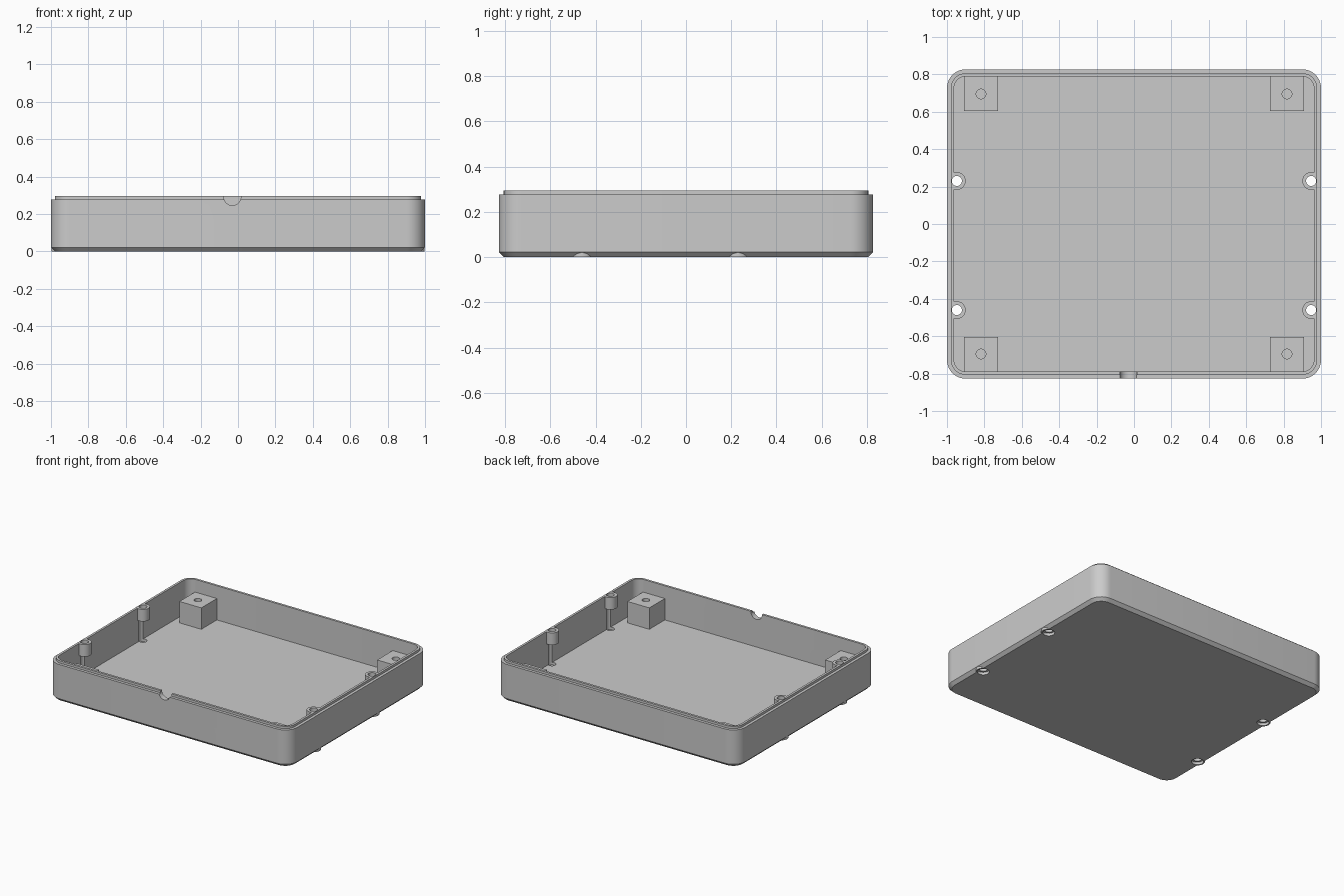
import bpy, bmesh, math
from mathutils import Matrix

cube = bpy.data.objects.get("Cube")
if cube:
    bpy.data.objects.remove(cube, do_unlink=True)

grey = bpy.data.materials.new("plain grey")
grey.use_nodes = True
grey.diffuse_color = (0.6, 0.6, 0.6, 1)
grey.node_tree.nodes["Principled BSDF"].inputs["Base Color"].default_value = (0.6, 0.6, 0.6, 1)

HALF_X, HALF_Y, CORNER = 1.0, 0.827, 0.1
CHAMFER, FLOOR, SHOULDER, TOP = 0.022, 0.04, 0.278, 0.295
LIP, WALL = 0.021, 0.038


def rounded_rect(inset, steps=10):
    r = CORNER - inset
    cx, cy = HALF_X - CORNER, HALF_Y - CORNER
    points = []
    for quarter, (sx, sy) in enumerate([(1, 1), (-1, 1), (-1, -1), (1, -1)]):
        for i in range(steps + 1):
            a = (quarter + i / steps) * math.pi / 2
            points.append((sx * cx + r * math.cos(a), sy * cy + r * math.sin(a)))
    return points


def circle(x, y, r, limit=9, sides=32):
    """Circle outline, cut flat where it passes the given distance from the centre line."""
    points = []
    for i in range(sides):
        a = 2 * math.pi * i / sides
        px = max(-limit, min(limit, x + r * math.cos(a)))
        points.append((px, y + r * math.sin(a)))
    return points


def stack(name, sections):
    """Solid made by joining outlines at successive heights."""
    bm = bmesh.new()
    rings = [[bm.verts.new((x, y, z)) for x, y in outline] for outline, z in sections]
    for low, high in zip(rings, rings[1:]):
        n = len(low)
        for i in range(n):
            j = (i + 1) % n
            bm.faces.new((low[i], low[j], high[j], high[i]))
    bm.faces.new(rings[0][::-1])
    bm.faces.new(rings[-1])
    bmesh.ops.remove_doubles(bm, verts=bm.verts, dist=1e-5)
    bmesh.ops.recalc_face_normals(bm, faces=bm.faces)
    mesh = bpy.data.meshes.new(name)
    bm.to_mesh(mesh)
    bm.free()
    mesh.materials.append(grey)
    obj = bpy.data.objects.new(name, mesh)
    bpy.context.collection.objects.link(obj)
    return obj


def prism(name, outline, low, high):
    return stack(name, [(outline, low), (outline, high)])


def combine(target, tool, operation):
    mod = target.modifiers.new(operation.title(), "BOOLEAN")
    mod.operation, mod.solver, mod.object = operation, "EXACT", tool
    tool.hide_render = True
    bpy.context.view_layer.objects.active = target
    bpy.ops.object.modifier_apply(modifier=mod.name)
    bpy.data.objects.remove(tool, do_unlink=True)


def smooth(obj):
    bpy.ops.object.select_all(action="DESELECT")
    obj.select_set(True)
    bpy.context.view_layer.objects.active = obj
    bpy.ops.object.shade_smooth_by_angle(angle=math.radians(30))


# Open tray: chamfered base, outer wall, shoulder, raised lip and inner floor
tray = stack("tray", [
    (rounded_rect(CHAMFER), 0), (rounded_rect(0), CHAMFER),
    (rounded_rect(0), SHOULDER), (rounded_rect(LIP), SHOULDER),
    (rounded_rect(LIP), TOP), (rounded_rect(WALL), TOP),
    (rounded_rect(WALL), FLOOR)])

# Screw bosses at the rim and round feet below them
screws = [(sx * 0.947, y) for sx in (1, -1) for y in (0.23, -0.46)]
for x, y in screws:
    combine(tray, prism("rim_boss", circle(x, y, 0.047, limit=0.972), 0.205, TOP), "UNION")
    combine(tray, prism("foot", circle(x, y, 0.051), 0, 0.03), "UNION")

# Through holes, which groove the side walls, and recesses for screw heads
for x, y in screws:
    combine(tray, prism("screw_hole", circle(x, y, 0.027), -0.1, 0.4), "DIFFERENCE")
    combine(tray, prism("head_recess", circle(x, y, 0.041), -0.1, 0.02), "DIFFERENCE")

# Half-round cable notch in the front wall
notch = prism("cable_notch", circle(0, 0, 0.046), -0.08, 0.08)
notch.data.transform(Matrix.Translation((-0.03, -0.81, 0.292)) @ Matrix.Rotation(math.pi / 2, 4, "X"))
combine(tray, notch, "DIFFERENCE")
smooth(tray)

# Mounting blocks with blind holes in the corners
for sx, side in ((1, "left"), (-1, "right")):
    for sy, end in ((-1, "front"), (1, "back")):
        x0, x1 = sx * 0.727, sx * 0.908
        y0, y1 = sy * 0.605, sy * 0.795
        block = prism(f"{end}_{side}_mount_block", [(x0, y0), (x1, y0), (x1, y1), (x0, y1)], 0.03, 0.2)
        hole = prism("block_hole", circle(sx * 0.818, sy * 0.695, 0.026), 0.06, 0.3)
        combine(block, hole, "DIFFERENCE")
        smooth(block)
